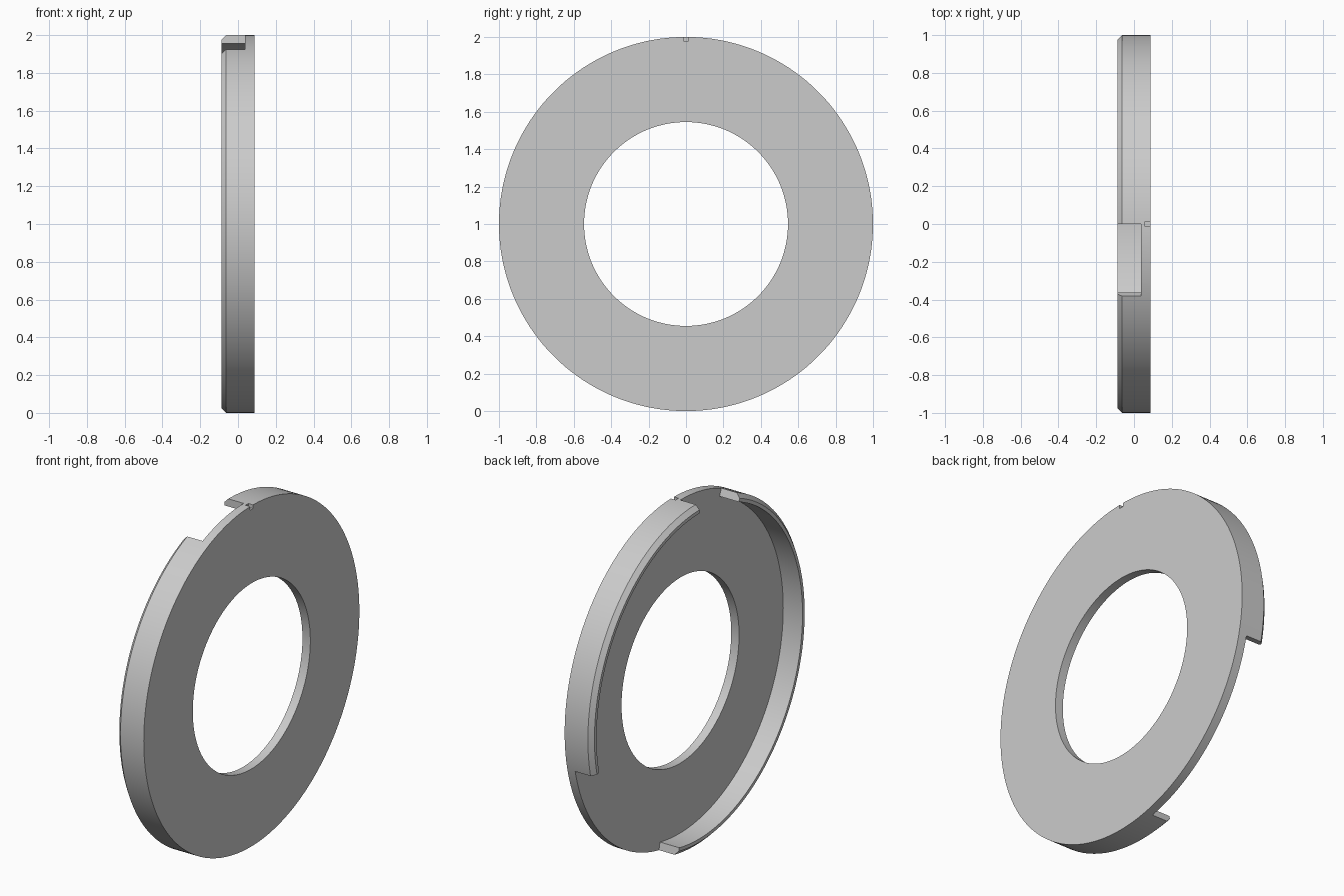
import bpy, bmesh
from math import cos, sin, pi, radians

if "Cube" in bpy.data.objects:
    bpy.data.objects.remove(bpy.data.objects["Cube"])

SEG = 180
HALF = 0.088        # half of the total thickness
FACE = 0.037        # inner face of the flat plate


def lathe(name, profile, start=0.0, end=360.0, seg=SEG):
    """Sweep an (x, radius) profile around the ring axis; angle 0 = +y, 90 = up."""
    full = end - start >= 360
    bm = bmesh.new()
    rows = []
    for i in range(seg if full else seg + 1):
        a = radians(start + (end - start) * i / seg)
        rows.append([bm.verts.new((x, r * cos(a), 1 + r * sin(a))) for x, r in profile])
    n = len(profile)
    for i in range(seg):
        p, q = rows[i], rows[(i + 1) % len(rows)]
        for j in range(n):
            k = (j + 1) % n
            bm.faces.new((p[j], p[k], q[k], q[j]))
    if not full:
        bm.faces.new(rows[0])
        bm.faces.new(rows[-1])
    return finish(name, bm)


def finish(name, bm):
    bmesh.ops.recalc_face_normals(bm, faces=bm.faces)
    me = bpy.data.meshes.new(name)
    bm.to_mesh(me)
    bm.free()
    ob = bpy.data.objects.new(name, me)
    bpy.context.collection.objects.link(ob)
    return ob


def cut(target, cutter):
    bpy.context.view_layer.objects.active = target
    m = target.modifiers.new(cutter.name, 'BOOLEAN')
    m.operation = 'DIFFERENCE'
    m.solver = 'EXACT'
    m.object = cutter
    bpy.ops.object.modifier_apply(modifier=m.name)
    bpy.data.objects.remove(cutter)


# Flat ring plate with a chamfered rim
ring = lathe("ring_body", [(HALF, 0.545), (HALF, 1), (-HALF + 0.025, 1), (-HALF, 0.975),
                           (-HALF, 0.955), (FACE, 0.955), (FACE, 0.545)])

# Two gaps in the rim: a short one at the top, a long one low on the +y side
for name, a0, a1 in (("top_gap", 90, 112.4), ("side_gap", -78.6, -12.8)):
    cut(ring, lathe(name, [(-0.2, 0.9), (-0.2, 1.1), (FACE, 1.1), (FACE, 0.9)], a0, a1, 24))

# Small alignment notch in the top edge
bm = bmesh.new()
bmesh.ops.create_cube(bm, size=1)
for v in bm.verts:
    v.co = (0.088 + v.co.x * 0.06, v.co.y * 0.027, 2.0 + v.co.z * 0.044)
cut(ring, finish("edge_notch", bm))

# Blind pin hole in the inner face
bm = bmesh.new()
bmesh.ops.create_cone(bm, cap_ends=True, segments=32, radius1=0.034, radius2=0.034, depth=0.06)
for v in bm.verts:
    v.co = (FACE + v.co.z, -0.258 + v.co.x, 1.536 + v.co.y)
cut(ring, finish("pin_hole", bm))

# Smooth curves with sharp edges
bpy.ops.object.select_all(action='DESELECT')
ring.select_set(True)
bpy.context.view_layer.objects.active = ring
bpy.ops.object.shade_smooth_by_angle(angle=radians(30))
